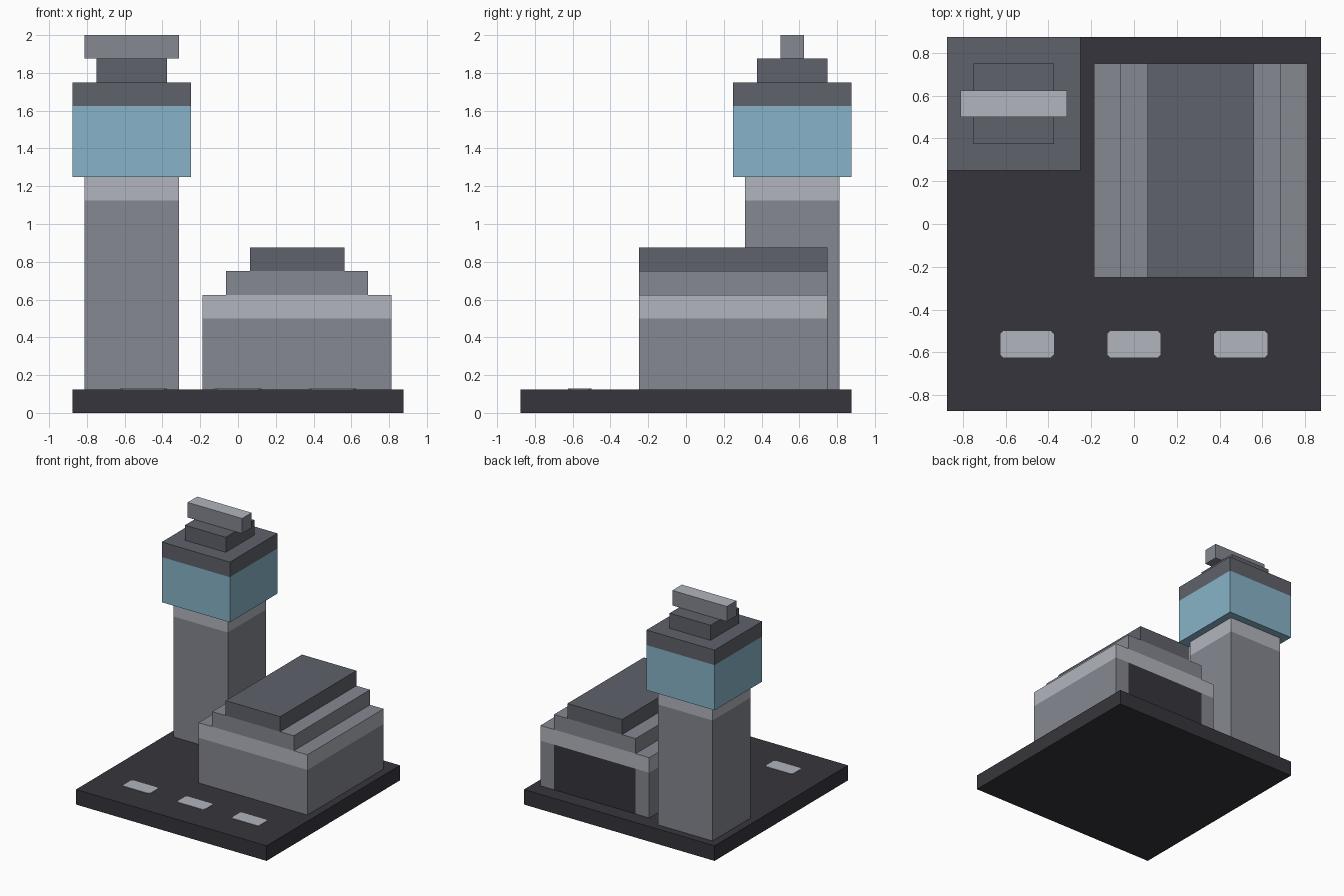
import bpy, bmesh
from mathutils import Vector

default_cube = bpy.data.objects.get("Cube")
if default_cube:
    bpy.data.objects.remove(default_cube, do_unlink=True)

U = 0.0625  # layout module: all block bounds are whole modules


def linear(c):
    c /= 255
    return c / 12.92 if c <= 0.04045 else ((c + 0.055) / 1.055) ** 2.4


def material(name, r, g, b):
    mat = bpy.data.materials.new(name)
    mat.use_nodes = True
    col = (linear(r), linear(g), linear(b), 1)
    mat.diffuse_color = col
    mat.node_tree.nodes["Principled BSDF"].inputs["Base Color"].default_value = col
    return mat


ASPHALT = material("dark asphalt", 54, 53, 60)
CONCRETE = material("mid grey concrete", 133, 136, 144)
TRIM = material("pale grey trim", 178, 181, 189)
ROOF = material("dark grey roof", 95, 98, 107)
GLASS = material("blue glass", 135, 180, 200)


def block(name, x, y, z, mats, cuts=(), rule=None):
    """Box from module bounds; cuts are (axis, module) planes; rule picks a face's material."""
    lo, hi = (Vector(p) * U for p in zip(x, y, z))
    bm = bmesh.new()
    bmesh.ops.create_cube(bm, size=1)
    for v in bm.verts:
        v.co = [(lo[i] + hi[i]) / 2 + v.co[i] * (hi[i] - lo[i]) for i in range(3)]
    for axis, pos in cuts:
        normal = Vector((0, 0, 0))
        normal[axis] = 1
        bmesh.ops.bisect_plane(bm, geom=bm.verts[:] + bm.edges[:] + bm.faces[:],
                               plane_co=normal * pos * U, plane_no=normal)
    bm.normal_update()
    for f in bm.faces:
        if rule:
            f.material_index = rule(f.calc_center_median() / U, f.normal)
    mesh = bpy.data.meshes.new(name)
    bm.to_mesh(mesh)
    bm.free()
    for m in mats:
        mesh.materials.append(m)
    obj = bpy.data.objects.new(name, mesh)
    bpy.context.collection.objects.link(obj)
    return obj


# Ground slab
block("ground_slab", (-14, 14), (-14, 14), (0, 2), [ASPHALT])

# Control tower: shaft with pale collar, glazed cab, stepped roof, radar bar
block("tower_shaft", (-13, -5), (5, 13), (2, 20), [CONCRETE, TRIM], [(2, 18)],
      lambda c, n: int(c.z > 18))
block("tower_cab", (-14, -4), (4, 14), (20, 26), [GLASS])
block("tower_roof", (-14, -4), (4, 14), (26, 28), [ROOF])
block("radar_base", (-12, -6), (6, 12), (28, 30), [ROOF])
block("radar_bar", (-13, -5), (8, 10), (30, 32), [CONCRETE, TRIM],
      rule=lambda c, n: int(n.z > 0.5))


# Hangar: walls with pale band, dark doorway on the back, stepped roof
def hangar_paint(c, n):
    if abs(n.z) > 0.5:
        return 0
    if c.z > 8:
        return 1
    return 2 if n.y > 0.5 and -1 < c.x < 11 else 0


block("hangar_walls", (-3, 13), (-4, 12), (2, 10), [CONCRETE, TRIM, ASPHALT],
      [(2, 8), (0, -1), (0, 11)], hangar_paint)
block("hangar_roof_lower", (-1, 11), (-4, 12), (10, 12), [CONCRETE])
block("hangar_roof_upper", (1, 9), (-4, 12), (12, 14), [ROOF])

# Runway dashes: thin plates with clipped corners
for i, side in enumerate(("right", "middle", "left")):
    cx = (i - 1) * 8
    dash = block("runway_dash_" + side, (cx - 2, cx + 2), (-10, -8), (1.98, 2.05), [TRIM])
    bm = bmesh.new()
    bm.from_mesh(dash.data)
    corners = [e for e in bm.edges if abs(e.verts[0].co.z - e.verts[1].co.z) > 0.001]
    bmesh.ops.bevel(bm, geom=corners, offset=0.014, segments=1, affect='EDGES')
    bm.to_mesh(dash.data)
    bm.free()
